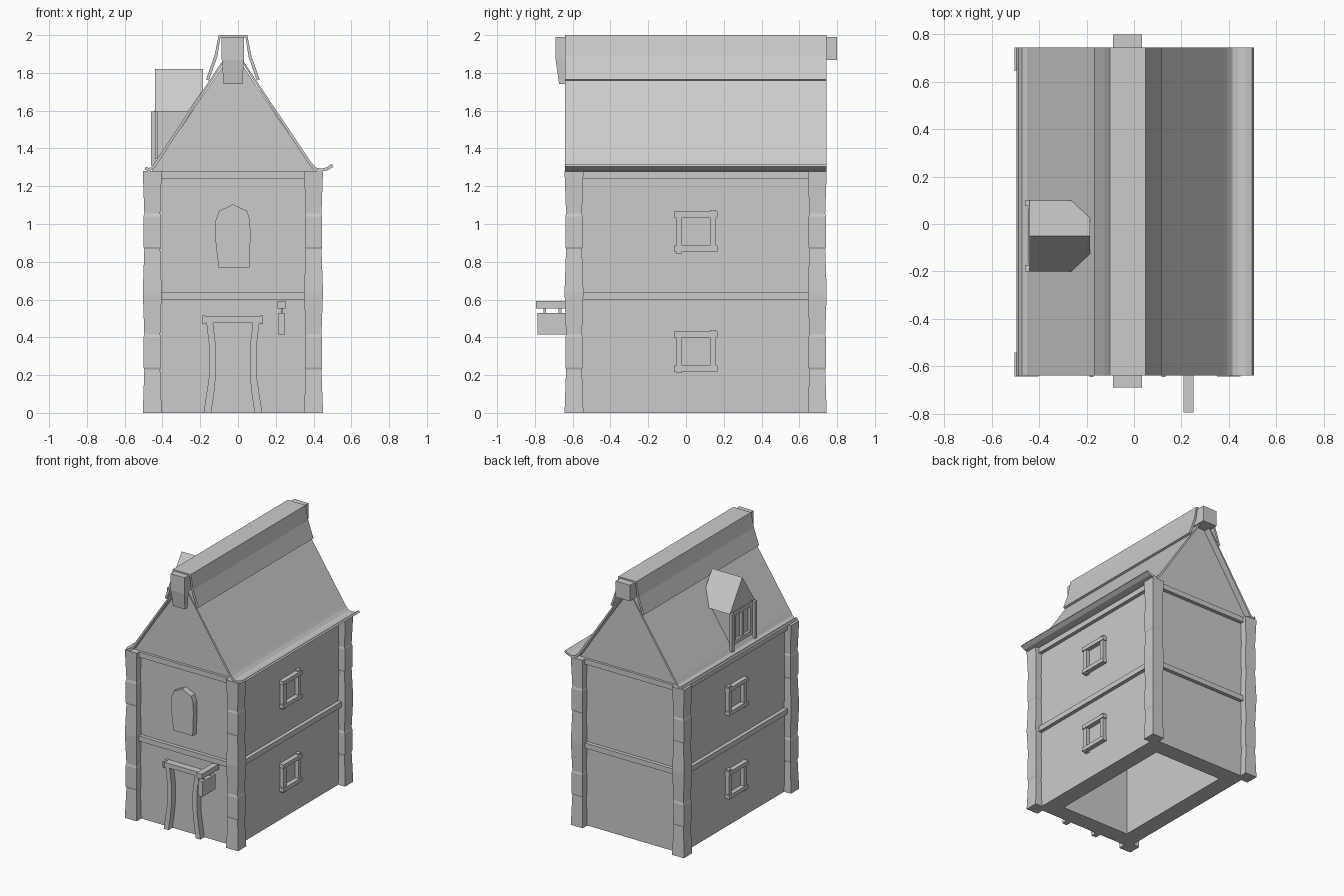
import bpy, bmesh
from mathutils import Vector

if "Cube" in bpy.data.objects:
    bpy.data.objects.remove(bpy.data.objects["Cube"])

CX, CY = -0.027, 0.051        # centre of the house plan
WX, WY = 0.42, 0.638          # half size of the walls


def finish(name, bm):
    bmesh.ops.recalc_face_normals(bm, faces=bm.faces)
    me = bpy.data.meshes.new(name)
    bm.to_mesh(me)
    bm.free()
    ob = bpy.data.objects.new(name, me)
    bpy.context.collection.objects.link(ob)
    return ob


def box(name, x0, x1, y0, y1, z0, z1):
    bm = bmesh.new()
    bmesh.ops.create_cube(bm, size=1)
    for v in bm.verts:
        v.co = ((x0 + x1) / 2 + v.co.x * (x1 - x0), (y0 + y1) / 2 + v.co.y * (y1 - y0),
                (z0 + z1) / 2 + v.co.z * (z1 - z0))
    return finish(name, bm)


def loft(name, rings, closed=False):
    """Skin a list of equal-length point rings."""
    bm = bmesh.new()
    vs = [[bm.verts.new(p) for p in r] for r in rings]
    n = len(vs[0])
    pairs = list(zip(vs, vs[1:])) + ([(vs[-1], vs[0])] if closed else [])
    for a, b in pairs:
        for i in range(n):
            j = (i + 1) % n
            bm.faces.new((a[i], a[j], b[j], b[i]))
    if not closed:
        bm.faces.new(vs[0])
        bm.faces.new(vs[-1])
    return finish(name, bm)


def prism_y(name, pts, y0, y1):
    """Extrude an (x, z) outline along y."""
    return loft(name, [[(x, y, z) for x, z in pts] for y in (y0, y1)])


def ribbon(pts, t):
    """Thicken an open left-to-right polyline downwards into an outline."""
    ps = [Vector(p) for p in pts]
    low = []
    for i, p in enumerate(ps):
        d = (ps[min(i + 1, len(ps) - 1)] - ps[max(i - 1, 0)]).normalized()
        low.append(p + Vector((d.y, -d.x)) * t)
    return [tuple(p) for p in ps + low[::-1]]


def rect(hx, hy, z, cx=CX, cy=CY):
    return [(cx - hx, cy - hy, z), (cx + hx, cy - hy, z), (cx + hx, cy + hy, z), (cx - hx, cy + hy, z)]


# hollow walls, open underneath
T = 0.13
loft("walls", [rect(WX, WY, 0), rect(WX, WY, 1.28), rect(WX - T, WY - T, 1.28), rect(WX - T, WY - T, 0)], True)

# storey bands
for z in (0.6, 1.24):
    o = 0.028
    loft("storey_band", [rect(WX + o, WY + o, z), rect(WX + o, WY + o, z + 0.04),
                         rect(WX - o, WY - o, z + 0.04), rect(WX - o, WY - o, z)], True)

# corner pillars with stone blocks
prof = [(0, .05), (.23, .042), (.24, .046), (.4, .046), (.415, .042), (.64, .05),
        (.868, .042), (.878, .046), (1.04, .046), (1.055, .042), (1.28, .05)]
for sx in (-1, 1):
    for sy in (-1, 1):
        loft("corner_pillar", [rect(h, h, z, CX + sx * 0.427, CY + sy * 0.644) for z, h in prof])

# gable walls
for y0, y1 in ((-0.595, -0.5), (0.605, 0.698)):
    prism_y("gable_wall", [(-0.46, 1.275), (0.405, 1.275), (CX, 1.915)], y0, y1)

# main roof with curled eaves
roof = [(-0.488, 1.303), (-0.472, 1.295), (-0.452, 1.308), (-0.432, 1.34), (CX, 1.945), (0.378, 1.34),
        (0.394, 1.318), (0.415, 1.298), (0.44, 1.293), (0.47, 1.3), (0.497, 1.318)]
prism_y("roof", ribbon(roof, 0.016), -0.64, 0.745)

# ridge cap and ridge beam
cap = [(-0.169, 1.765), (-0.125, 1.89), (-0.102, 2.0), (0.049, 2.0), (0.071, 1.89), (0.115, 1.765)]
prism_y("ridge_cap", ribbon(cap, 0.016), -0.64, 0.745)
box("ridge_beam", -0.088, 0.033, -0.69, 0.80, 1.868, 1.99)
loft("beam_bracket", [[(CX - w, y0, z), (CX + w, y0, z), (CX + w, -0.64, z), (CX - w, -0.64, z)]
                      for z, w, y0 in ((1.74, .05, -.672), (1.87, .058, -.69))])

# door posts, lintel and panel
for s in (-1, 1):
    path = [(0, .155, .115), (.1, .14, .10), (.2, .125, .09), (.35, .125, .09), (.475, .14, .105)]
    loft("door_post", [[(CX + s * a, -0.635, z), (CX + s * b, -0.635, z), (CX + s * b, -0.58, z),
                        (CX + s * a, -0.58, z)] for z, a, b in path])
    box("lintel_end", CX + s * .152 - .008, CX + s * .152 + .008, -0.645, -0.58, 0.47, 0.515)
box("door_lintel", -0.175, 0.12, -0.64, -0.58, 0.477, 0.511)

# arched front window
arch = [(-0.103, .77), (0.06, .77), (0.066, .93), (0.064, 1.02), (0.048, 1.07), (0.007, 1.088), (CX, 1.105),
        (-0.06, 1.088), (-0.1, 1.07), (-0.118, 1.02), (-0.118, .9)]
prism_y("arched_window", arch, -0.632, -0.58)

# side windows on both storeys, both sides
for s in (-1, 1):
    def side_box(name, o, *yz):
        xs = sorted((CX + s * (WX - 0.01), CX + s * (WX + o)))
        box(name, *xs, *yz)
    for z in (0.215, 0.85):
        side_box("window_head", .035, -.063, .167, z + .185, z + .215)
        side_box("window_sill", .035, -.063, .167, z + .005, z + .035)
        side_box("window_jamb", .028, -.053, -.02, z - .005, z + .2)
        side_box("window_jamb", .028, .128, .16, z + .02, z + .225)

# hanging sign
box("sign_beam", .208, .252, -.795, -.58, .552, .592)
box("sign_board", .214, .25, -.787, -.63, .415, .53)
for y in (-.755, -.675):
    box("sign_hanger", .227, .237, y, y + .015, .52, .56)

# dormer roof: solid hull
bm = bmesh.new()
for y in (-.2, .1):
    for x in (-.44, -.265):
        bm.verts.new((x, y, 1.595))
for p in ((-.44, -.05, 1.82), (-.185, -.05, 1.82), (-.185, -.125, 1.71), (-.185, .025, 1.71)):
    bm.verts.new(p)
bmesh.ops.convex_hull(bm, input=bm.verts)
bmesh.ops.dissolve_limit(bm, angle_limit=0.02, verts=bm.verts, edges=bm.edges)
finish("dormer_roof", bm)

# dormer body: wedge that sits on the roof slope
prism_y("dormer_body", [(-.425, 1.335), (-.425, 1.6), (-.24, 1.6)], -.175, .075)

# dormer posts and window frame
for y in (-.2, .075):
    box("dormer_post", -.46, -.437, y, y + .027, 1.31, 1.595)
for y in (-.165, -.062, .04):
    box("dormer_mullion", -.445, -.42, y, y + .024, 1.345, 1.6)
for z in (1.345, 1.565):
    box("dormer_rail", -.445, -.42, -.165, .064, z, z + .03)
